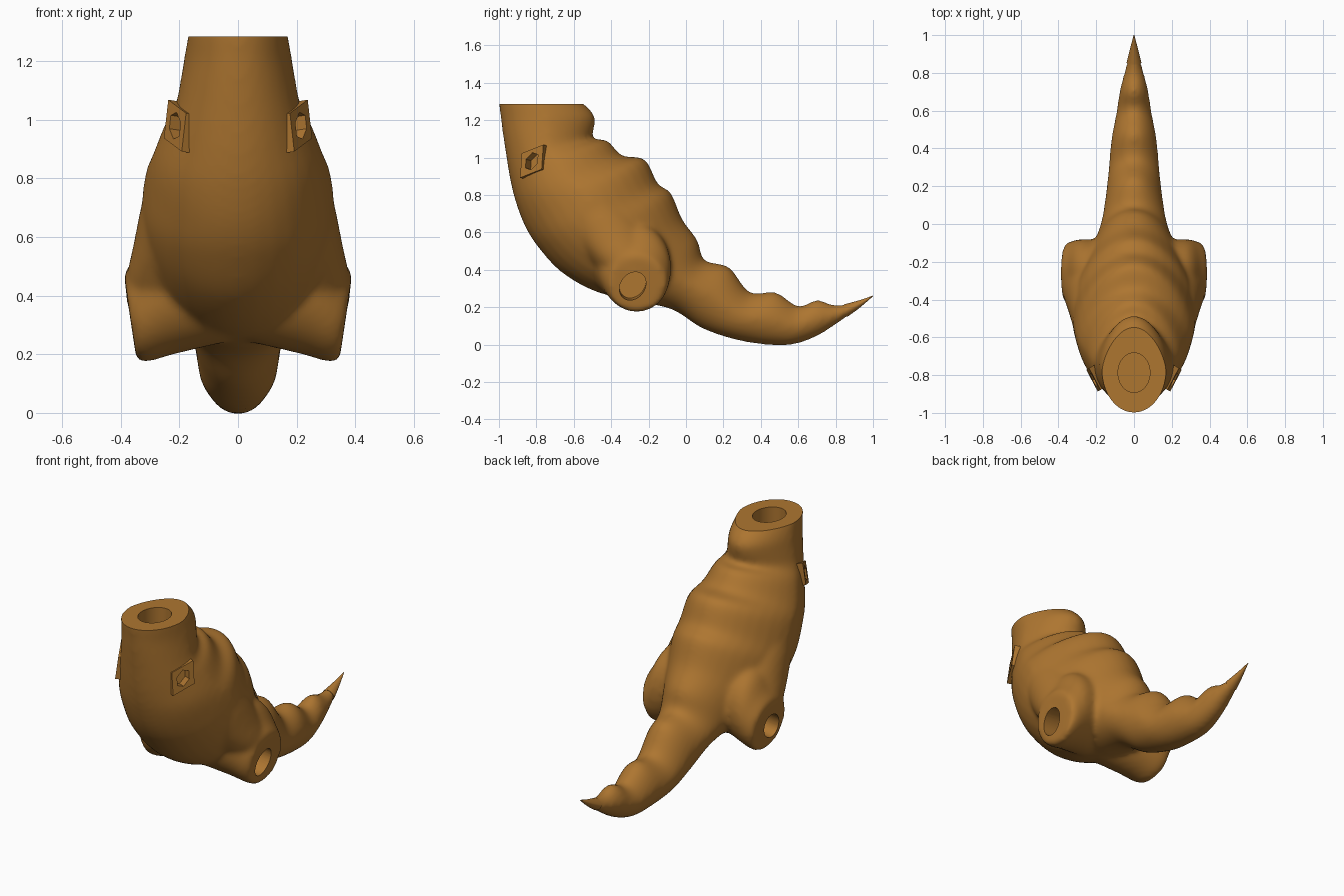
import bpy, bmesh
from math import sin, cos, pi, radians
from mathutils import Vector as V

cube = bpy.data.objects.get("Cube")
if cube:
    bpy.data.objects.remove(cube)

ochre = bpy.data.materials.new("ochre_brown")
ochre.use_nodes = True
ochre.diffuse_color = (0.42, 0.18, 0.03, 1)
ochre.node_tree.nodes["Principled BSDF"].inputs["Base Color"].default_value = (0.42, 0.18, 0.03, 1)


def ring(c, a, b, n=32, phase=0.0, taper=0.0):
    """Closed ellipse around c with half axes a and b, narrowed towards +b."""
    points = []
    for i in range(n):
        t = phase + 2 * pi * i / n
        points.append(V(c) + V(a) * cos(t) * (1 - taper * max(0, sin(t))) + V(b) * sin(t))
    return points


def add_loft(bm, rings):
    rows = [[bm.verts.new(p) for p in r] for r in rings]
    n = len(rows[0])
    for r, s in zip(rows, rows[1:]):
        for i in range(n):
            j = (i + 1) % n
            bm.faces.new((r[i], r[j], s[j], s[i]))
    bm.faces.new(rows[0])
    bm.faces.new(rows[-1])


def make(name, *lofts):
    bm = bmesh.new()
    for rings in lofts:
        add_loft(bm, rings)
    bmesh.ops.recalc_face_normals(bm, faces=bm.faces[:])
    mesh = bpy.data.meshes.new(name)
    bm.to_mesh(mesh)
    bm.free()
    mesh.materials.append(ochre)
    ob = bpy.data.objects.new(name, mesh)
    bpy.context.scene.collection.objects.link(ob)
    return ob


def prism(name, c, a, b, d, n=32):
    """Straight prism from c along d; four sides give a box."""
    if n == 4:
        a, b = V(a) * 2 ** 0.5, V(b) * 2 ** 0.5
    return make(name, [ring(c, a, b, n, pi / n), ring(V(c) + V(d), a, b, n, pi / n)])


def cut(ob, cutter):
    cutter.hide_render = True
    m = ob.modifiers.new("cut", "BOOLEAN")
    m.operation, m.solver, m.object = "DIFFERENCE", "EXACT", cutter


def bake(ob):
    dg = bpy.context.evaluated_depsgraph_get()
    mesh = bpy.data.meshes.new_from_object(ob.evaluated_get(dg))
    ob.modifiers.clear()
    ob.data = mesh
    mesh.materials.clear()
    mesh.materials.append(ochre)
    mesh.polygons.foreach_set("material_index", [0] * len(mesh.polygons))


def spline(rows, steps=5):
    """Smooth curve through rows of numbers."""
    out = []
    pts = [rows[0]] + rows + [rows[-1]]
    for p, q, r, s in zip(pts, pts[1:], pts[2:], pts[3:]):
        for k in range(steps):
            t = k / steps
            out.append([0.5 * (2 * b + (c - a) * t + (2 * a - 5 * b + 4 * c - d) * t * t
                               + (3 * b - a - 3 * c + d) * t ** 3)
                        for a, b, c, d in zip(p, q, r, s)])
    return out + [rows[-1]]


def trunk_rings(rows):
    return [ring((0, (y0 + y1) / 2, (z0 + z1) / 2), (w, 0, 0),
                 (0, (y1 - y0) / 2, (z1 - z0) / 2), taper=0.2) for y0, z0, y1, z1, w in rows]


# Trunk and tail sections: belly y, z, back y, z, half width
sections = [
    (-1.0, 1.37, -.64, 1.36, .15), (-1.0, 1.29, -.55, 1.29, .17),
    (-.99, 1.21, -.49, 1.225, .183),
    (-.98, 1.13, -.49, 1.16, .195), (-.96, 1.0, -.5, 1.1, .215),
    (-.94, .88, -.42, 1.09, .25), (-.91, .76, -.34, 1.01, .29),
    (-.86, .63, -.22, .99, .318), (-.79, .52, -.15, .86, .33),
    (-.67, .39, -.08, .81, .32), (-.50, .29, -.02, .67, .285),
    (-.30, .235, .06, .56, .22), (-.08, .19, .1, .45, .175),
    (.08, .09, .23, .415, .15), (.25, .03, .34, .28, .135),
    (.42, 0, .48, .28, .12), (.57, 0, .6, .205, .095),
    (.7, .045, .7, .24, .077), (.82, .12, .8, .21, .05),
    (.92, .19, .91, .232, .024), (1.0, .258, 1.0, .262, .002)]

# Thigh stumps: x, y, z, radius in y, radius in z
thigh = [(.08, -.32, .47, .21, .23), (.25, -.28, .42, .2, .22),
         (.33, -.265, .35, .175, .175), (.368, -.26, .325, .15, .15)]

# Flanks swelling from the ribs into the thighs: outer x, y, z, radius in y
flank = [(.24, -.58, .92, .1), (.30, -.54, .82, .16), (.332, -.47, .70, .21),
         (.358, -.39, .57, .215), (.383, -.32, .45, .19), (.378, -.28, .36, .16)]


def thigh_rings(s):
    return [ring((s * x, y, z), (0, ry, 0), (s * .15 * rz, 0, rz))
            for x, y, z, ry, rz in spline(thigh)]


def flank_rings(s):
    return [ring((s * (x - .17), y, z), (.17, 0, 0), (0, r, 0)) for x, y, z, r in spline(flank)]


rows = spline(sections)
body = make("body_and_tail", trunk_rings(rows[:-5]), thigh_rings(1), thigh_rings(-1),
            flank_rings(1), flank_rings(-1))
m = body.modifiers.new("blend", "REMESH")
m.mode, m.voxel_size = "VOXEL", 0.014
m = body.modifiers.new("soften", "SMOOTH")
m.factor, m.iterations = 0.5, 14
tip = make("tail_tip", trunk_rings(rows[-9:]))

# Flat neck top with its socket
cutters = [prism("neck_trim", (0, -.75, 1.285), (.5, 0, 0), (0, .5, 0), (0, 0, .3), 4),
           prism("neck_socket", (0, -.787, 1.33), (.085, 0, 0), (0, .105, 0), (0, 0, -.2))]
plates = []
for s, side in ((1, "left"), (-1, "right")):
    # Oval socket in the thigh end
    cutters.append(prism(side + "_hip_socket", (s * .44, -.285, .305), (0, .045, .068),
                         (0, -.055, .035), (s * -.2, 0, .02)))
    # Square shoulder mount with a hexagonal socket
    n = V((s * .85, -.5, .13)).normalized()
    up = (V((0, 0, 1)) - n * n.z).normalized()
    back = V((s * .5, .85, 0)) + up * .35
    c = V((s * .215, -.825, .98))
    plate = prism(side + "_shoulder_mount", c, back * .066, up * .066, n * -.08, 4)
    hexa = prism(side + "_shoulder_socket", c + n * .02, back * .042, up * .046, n * -.075, 6)
    cut(plate, hexa)
    plates.append(plate)
    cutters.append(hexa)

for k in cutters:
    cut(body, k)
parts = [body, tip] + plates
for ob in parts[:1] + plates:
    bake(ob)
for k in cutters:
    bpy.data.objects.remove(k)

# Smooth skin with crisp rims
for ob in bpy.context.selected_objects:
    ob.select_set(False)
for ob in parts:
    ob.select_set(True)
bpy.context.view_layer.objects.active = body
bpy.ops.object.shade_smooth_by_angle(angle=radians(35))
